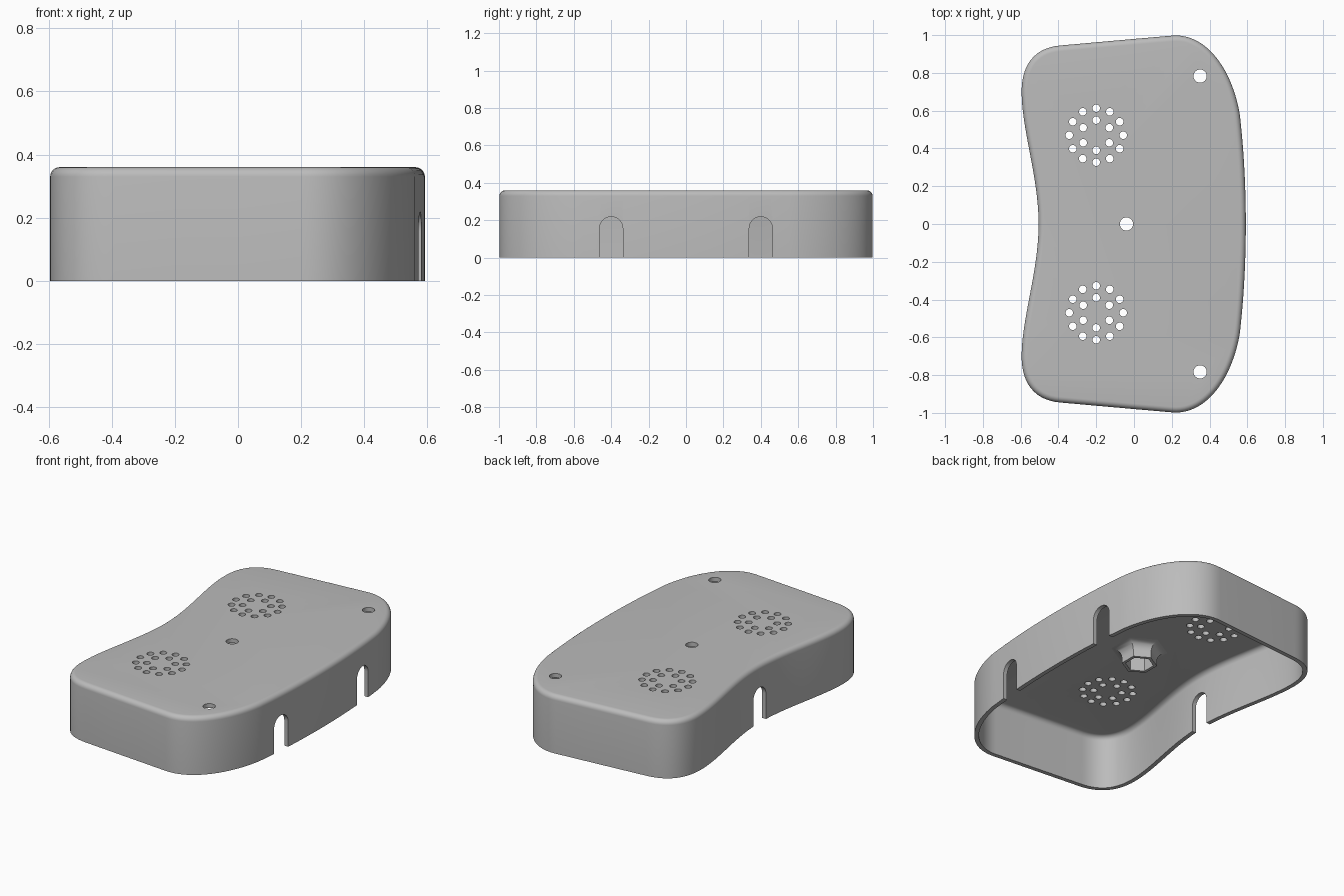
import bpy, bmesh, math
from mathutils import Vector

cube = bpy.data.objects.get("Cube")
if cube:
    bpy.data.objects.remove(cube, do_unlink=True)

HEIGHT, WALL, FILLET = 0.36, 0.026, 0.03
CEILING = HEIGHT - WALL

grey = bpy.data.materials.new("plain grey")
grey.use_nodes = True
grey.diffuse_color = (0.5, 0.5, 0.5, 1)
grey.node_tree.nodes["Principled BSDF"].inputs["Base Color"].default_value = (0.5, 0.5, 0.5, 1)


def finish(bm, name):
    bmesh.ops.recalc_face_normals(bm, faces=bm.faces)
    mesh = bpy.data.meshes.new(name)
    bm.to_mesh(mesh)
    bm.free()
    obj = bpy.data.objects.new(name, mesh)
    bpy.context.collection.objects.link(obj)
    mesh.materials.append(grey)
    return obj


def activate(obj):
    bpy.ops.object.select_all(action='DESELECT')
    obj.select_set(True)
    bpy.context.view_layer.objects.active = obj


def loft(bm, rings, closed=False):
    """Skin a list of point rings; cap both ends unless the loft is closed."""
    loops = [[bm.verts.new(p) for p in ring] for ring in rings]
    pairs = list(zip(loops, loops[1:]))
    if closed:
        pairs.append((loops[-1], loops[0]))
    else:
        bm.faces.new(loops[0])
        bm.faces.new(loops[-1])
    for a, b in pairs:
        for i in range(len(a)):
            j = (i + 1) % len(a)
            bm.faces.new((a[i], a[j], b[j], b[i]))


def bezier(a, b, c, d, steps=14):
    a, b, c, d = map(Vector, (a, b, c, d))
    for i in range(steps):
        t = i / steps
        s = 1 - t
        yield a * s**3 + b * 3 * s * s * t + c * 3 * s * t * t + d * t**3


# Kidney-shaped outline: half from curves, other half mirrored
half = []
half += bezier((-.505, 0), (-.505, .25), (-.595, .5), (-.595, .70))
half += bezier((-.595, .70), (-.595, .84), (-.53, .933), (-.39, .945))
half += bezier((-.39, .945), (-.2, .962), (0, .98), (.2, .997), 3)
half += bezier((.2, .997), (.38, 1.014), (.52, .82), (.56, .58), 22)
half += bezier((.56, .58), (.575, .45), (.592, .25), (.592, 0))
half.append(Vector((.592, 0)))
outline = half + [Vector((p.x, -p.y)) for p in reversed(half[1:-1])]


def inset_ring(inset, z):
    ring = []
    for i, p in enumerate(outline):
        t = (outline[(i + 1) % len(outline)] - outline[i - 1]).normalized()
        ring.append((p.x + t.y * inset, p.y - t.x * inset, z))
    return ring


def rounded_edge(inset, top, radius, steps=6):
    for i in range(steps + 1):
        a = math.pi / 2 * i / steps
        yield inset + radius * (1 - math.cos(a)), top - radius * (1 - math.sin(a))


# Hollow shell, open at the bottom
outer = [(0, 0)] + list(rounded_edge(0, HEIGHT, FILLET))
inner = [(WALL, 0)] + list(rounded_edge(WALL, CEILING, FILLET))
bm = bmesh.new()
loft(bm, [inset_ring(*s) for s in outer[::-1] + inner])
shell = finish(bm, "shell")

# Round holes through the top
holes = [(-.04, 0, .035), (.35, .783, .035), (.35, -.783, .035)]
for cy in (.47, -.47):
    for count, radius in ((12, .143), (6, .08)):
        for i in range(count):
            a = math.pi / 2 + 2 * math.pi * i / count
            holes.append((-.2 + radius * math.cos(a), cy + radius * math.sin(a), .02))

bm = bmesh.new()
for x, y, r in holes:
    ring = [(x + r * math.cos(k * math.pi / 12), y + r * math.sin(k * math.pi / 12)) for k in range(24)]
    loft(bm, [[(px, py, z) for px, py in ring] for z in (HEIGHT - .1, HEIGHT + .1)])

# Arched cable notches: two in the bulging wall, one in the waist
for x0, x1, cy in ((.45, .75, .4), (.45, .75, -.4), (-.75, -.4, 0)):
    arch = [(cy + .062, -.1)]
    arch += [(cy + .062 * math.cos(k * math.pi / 16), .157 + .062 * math.sin(k * math.pi / 16)) for k in range(17)]
    arch.append((cy - .062, -.1))
    loft(bm, [[(x, y, z) for y, z in arch] for x in (x0, x1)])
cutter = finish(bm, "opening_cutter")
cutter.hide_render = True

cut = shell.modifiers.new("openings", 'BOOLEAN')
cut.operation = 'DIFFERENCE'
cut.solver = 'EXACT'
cut.object = cutter
activate(shell)
bpy.ops.object.modifier_apply(modifier="openings")
bpy.data.objects.remove(cutter, do_unlink=True)
bpy.ops.object.shade_smooth_by_angle(angle=math.radians(30))

# Hexagonal nut holder under the centre hole, flaring into the ceiling
tip = CEILING - .09
section = [(.08, CEILING + .005), (.08, tip), (.1, tip)]
for i in range(7):
    a = math.pi / 2 * i / 6
    section.append((.1 + .06 * (1 - math.cos(a)), CEILING - .06 * (1 - math.sin(a))))
section.append((.16, CEILING + .005))
bm = bmesh.new()
loft(bm, [[(-.04 + r * math.sin(k * math.pi / 3), r * math.cos(k * math.pi / 3), z)
           for k in range(6)] for r, z in section], closed=True)
holder = finish(bm, "nut_holder")
activate(holder)
bpy.ops.object.shade_smooth_by_angle(angle=math.radians(30))
